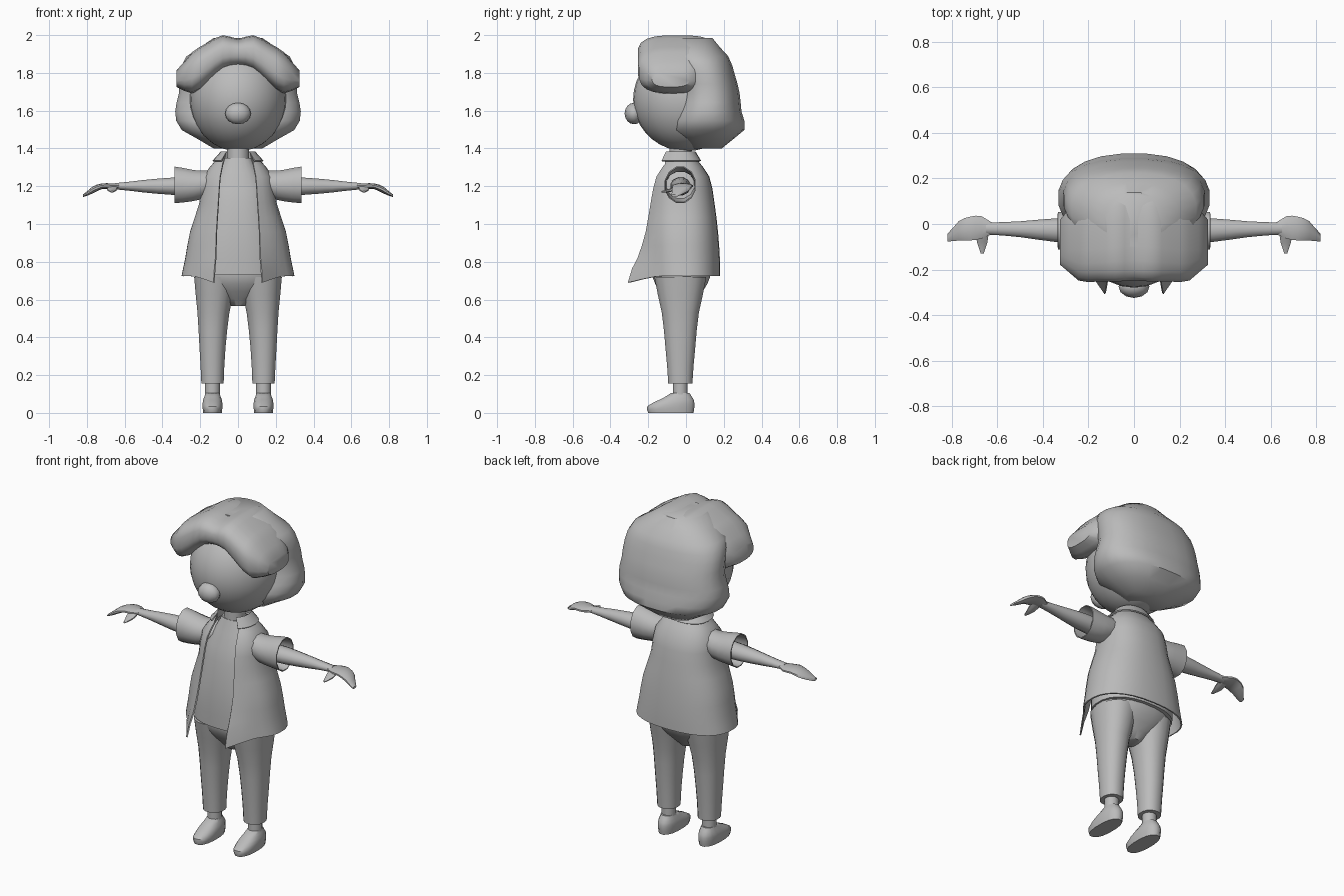
import bpy, bmesh, math

cube = bpy.data.objects.get("Cube")
if cube:
    bpy.data.objects.remove(cube, do_unlink=True)

gray = bpy.data.materials.new("plain_gray")
gray.use_nodes = True
gray.diffuse_color = (.5, .5, .5, 1)
shader = gray.node_tree.nodes["Principled BSDF"]
shader.inputs["Base Color"].default_value = gray.diffuse_color
parts = []


def blend(values, t):
    """Smooth curve through evenly spaced values, t running from 0 to 1."""
    last = len(values) - 1
    i = max(0, min(int(t * last + 1e-6), last - 1))
    f = t * last - i
    a, b, c, d = (values[min(max(i + k, 0), last)] for k in (-1, 0, 1, 2))
    return b + f / 2 * (c - a + f * (2 * a - 5 * b + 4 * c - d + f * (3 * (b - c) + d - a)))


def power(value, exponent):
    return math.copysign(abs(value) ** exponent, value)


def loft(name, rings, closed=True, caps=(True, True), mirror=False, thickness=0):
    """Skin a list of equally long point rings."""
    bm = bmesh.new()
    rows = [[bm.verts.new(point) for point in ring] for ring in rings]
    count = len(rows[0])
    for low, high in zip(rows, rows[1:]):
        for i in range(count if closed else count - 1):
            j = (i + 1) % count
            bm.faces.new((low[i], low[j], high[j], high[i]))
    for row, cap in zip((rows[0], rows[-1]), caps):
        if cap and closed:
            bm.faces.new(row)
    bmesh.ops.recalc_face_normals(bm, faces=bm.faces)
    mesh = bpy.data.meshes.new(name)
    bm.to_mesh(mesh)
    bm.free()
    mesh.materials.append(gray)
    obj = bpy.data.objects.new(name, mesh)
    bpy.context.collection.objects.link(obj)
    if thickness:
        obj.modifiers.new("thickness", "SOLIDIFY").thickness = thickness
    if mirror:
        obj.modifiers.new("mirror", "MIRROR")
    parts.append(obj)


def tube(name, axis, start, end, radius_a, radius_b, centre_a=(0,), centre_b=(0,),
         steps=6, sides=16, squareness=1, **options):
    """Oval tube along an axis; a and b are the two cross axes in x, y, z order."""
    rings = []
    for step in range(steps + 1):
        t = step / steps
        along = start + (end - start) * t
        ring = []
        for i in range(sides):
            angle = math.tau * (i + .5) / sides
            a = blend(centre_a, t) + blend(radius_a, t) * power(math.cos(angle), squareness)
            b = blend(centre_b, t) + blend(radius_b, t) * power(math.sin(angle), squareness)
            ring.append({"x": (along, a, b), "y": (a, along, b), "z": (a, b, along)}[axis])
        rings.append(ring)
    loft(name, rings, **options)


def wrap(name, height, half_width, half_depth, gap, flare, centre=(-.012, -.02, -.025),
         steps=10, count=27, drop=0, thickness=.008):
    """Cloth round the body, open at the front, with front edges that flare out."""
    squareness = .85
    rings = []
    for step in range(steps + 1):
        t = step / steps
        width, depth = blend(half_width, t), blend(half_depth, t)
        first = math.asin((blend(gap, t) / width) ** (1 / squareness))
        ring = []
        for i in range(count):
            angle = first + (math.tau - 2 * first) * i / (count - 1)
            edge = max(0, 1 - min(i, count - 1 - i) / 2.5) ** 1.5
            x = width * power(math.sin(angle), squareness)
            y = blend(centre, t) - depth * power(math.cos(angle), squareness)
            sag = drop * edge if step == 0 else 0
            ring.append((x, y - blend(flare, t) * edge, blend(height, t) - sag))
        rings.append(ring)
    loft(name, rings, closed=False, thickness=thickness)


def ball(name, location, scale, segments, ring_count):
    bpy.ops.mesh.primitive_uv_sphere_add(segments=segments, ring_count=ring_count,
                                         radius=1, location=location)
    obj = bpy.context.object
    obj.name = name
    obj.scale = scale
    obj.data.materials.append(gray)
    parts.append(obj)


# Head
ball("head", location=(0, 0, 1.66), scale=(.255, .28, .275), segments=28, ring_count=18)
ball("nose", location=(0, -.275, 1.585), scale=(.068, .05, .057), segments=12, ring_count=8)
tube("neck", axis="z", start=1.28, end=1.42, radius_a=(.06,), radius_b=(.06,),
     centre_b=(-.03,), steps=1, sides=12)

# Hair: wavy back mass, then the puff that arches over the forehead
tube("back_hair", axis="z", start=1.4, end=1.985, steps=12, sides=24, squareness=.86,
     radius_a=(.13, .3, .335, .315, .31, .275, .13),
     radius_b=(.08, .2, .18, .165, .16, .165, .12),
     centre_b=(.11, .11, .115, .12, .1, .06, .02))
tube("top_hair", axis="x", start=0, end=.325, steps=8, sides=20, squareness=.7,
     radius_a=(.21, .21, .2, .185, .1), centre_a=(-.04, -.045, -.055, -.065, -.08),
     radius_b=(.075, .095, .11, .11, .045), centre_b=(1.905, 1.905, 1.85, 1.8, 1.77),
     caps=(False, True), mirror=True)

# Shirt and open jacket with flared front flaps
tube("shirt", axis="z", start=.73, end=1.35, steps=8, sides=24, squareness=.85,
     radius_a=(.24, .23, .19, .16, .07), radius_b=(.17, .17, .155, .12, .06),
     centre_b=(-.02, -.02, -.03))
wrap("jacket", height=(.725, 1.345), half_width=(.3, .28, .255, .205, .185, .11),
     half_depth=(.193, .194, .188, .172, .147, .08),
     gap=(.13, .12, .115, .105, .095, .075), flare=(.115, .06, .02, .01, 0, 0), drop=.035)
wrap("collar", height=(1.32, 1.385, 1.335), half_width=(.1, .09, .135),
     half_depth=(.09, .08, .11), gap=(.075, .06, .09), flare=(.01,), centre=(-.03,),
     steps=2, count=17)
tube("sleeves", axis="x", start=.08, end=.335, steps=6, sides=12, centre_a=(-.03,),
     radius_a=(.07, .085, .085), radius_b=(.06, .08, .1), centre_b=(1.23, 1.205, 1.207),
     caps=(True, False), mirror=True, thickness=.006)

# Arms, hands and thumbs
tube("arms", axis="x", start=.2, end=.65, sides=12, centre_a=(-.03, -.02), centre_b=(1.2,),
     radius_a=(.055, .053, .036, .027), radius_b=(.05, .047, .034, .017), mirror=True)
tube("hands", axis="x", start=.62, end=.82, steps=8, sides=10, mirror=True,
     radius_a=(.025, .052, .055, .045, .018), centre_a=(-.02, -.015, -.02, -.03, -.06),
     radius_b=(.015, .015, .015, .018, .007), centre_b=(1.2, 1.2, 1.2, 1.18, 1.15))
tube("thumbs", axis="y", start=-.13, end=-.03, steps=4, sides=8, mirror=True,
     radius_a=(.007, .025, .03), centre_a=(.667,),
     radius_b=(.005, .01, .013), centre_b=(1.17, 1.18, 1.2))

# Trousers
tube("hips", axis="z", start=.565, end=.8, sides=20, squareness=.9, centre_b=(-.025,),
     radius_a=(.04, .17, .23, .23), radius_b=(.05, .115, .155, .15))
tube("trouser_legs", axis="z", start=.155, end=.72, squareness=.9, mirror=True,
     radius_a=(.06, .07, .086, .114), centre_a=(.135, .135, .13, .12),
     radius_b=(.065, .08, .1, .14), centre_b=(-.03,))

# Feet
tube("ankles", axis="z", start=.07, end=.18, radius_a=(.04,), radius_b=(.04,),
     centre_a=(.135,), centre_b=(-.03,), steps=1, sides=12, mirror=True)
tube("shoes", axis="z", start=0, end=.105, squareness=.85, mirror=True,
     radius_a=(.05, .054, .05, .037), centre_a=(.135,),
     radius_b=(.122, .127, .092, .05), centre_b=(-.08, -.08, -.05, -.03))

# Apply modifiers and shade smoothly, keeping hems sharp
bpy.ops.object.select_all(action="DESELECT")
for part in parts:
    part.select_set(True)
bpy.context.view_layer.objects.active = parts[0]
bpy.ops.object.convert(target="MESH")
bpy.ops.object.shade_smooth_by_angle(angle=math.radians(48))
